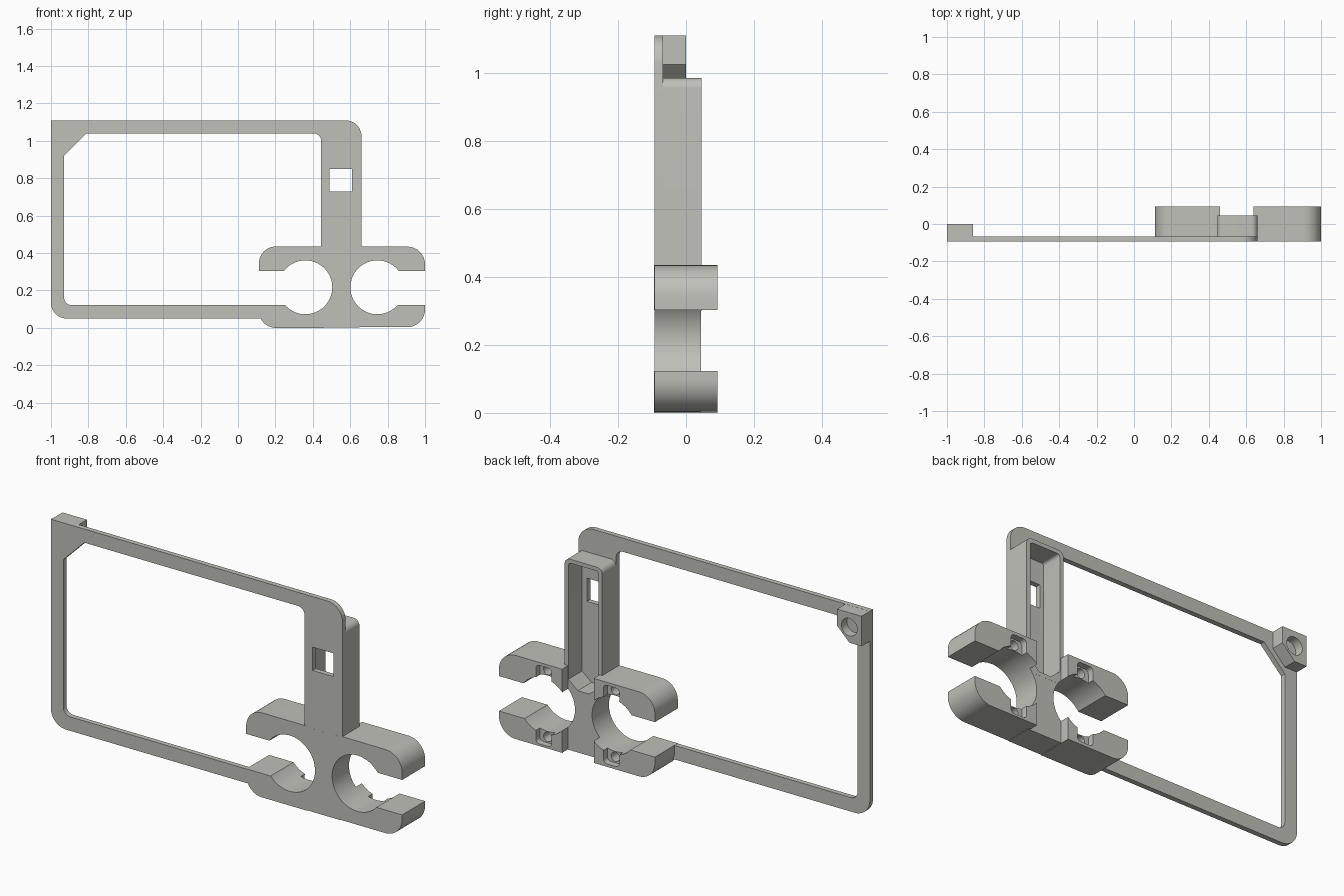
import bpy, bmesh, math
from mathutils import Vector

if "Cube" in bpy.data.objects:
    bpy.data.objects.remove(bpy.data.objects["Cube"])

FRONT, SKIN, WEB, BACK = -0.093, -0.067, 0.045, 0.093

grey = bpy.data.materials.new("warm_grey")
grey.diffuse_color = (0.53, 0.53, 0.49, 1)
grey.use_nodes = True
grey.node_tree.nodes["Principled BSDF"].inputs["Base Color"].default_value = grey.diffuse_color


def rounded(points, steps=10):
    """Turn (x, z, radius) corners into an outline with filleted corners."""
    out = []
    for i, (x, z, r) in enumerate(points):
        p = Vector((x, z))
        if r == 0:
            out.append(p)
            continue
        a = (Vector(points[i - 1][:2]) - p).normalized()
        b = (Vector(points[(i + 1) % len(points)][:2]) - p).normalized()
        half = a.angle(b) / 2
        c = p + (a + b).normalized() * (r / math.sin(half))
        s, e = p + a * (r / math.tan(half)) - c, p + b * (r / math.tan(half)) - c
        total = s.angle_signed(e)
        for k in range(steps + 1):
            t = -total * k / steps
            out.append(c + Vector((s.x * math.cos(t) - s.y * math.sin(t),
                                   s.x * math.sin(t) + s.y * math.cos(t))))
    return out


def prism(name, outline, y0, y1):
    """Extrude an outline in the x-z plane from y0 to y1."""
    bm = bmesh.new()
    n = len(outline)
    near = [bm.verts.new((p[0], y0, p[1])) for p in outline]
    far = [bm.verts.new((p[0], y1, p[1])) for p in outline]
    bm.faces.new(near)
    bm.faces.new(far[::-1])
    for i in range(n):
        j = (i + 1) % n
        bm.faces.new((near[j], near[i], far[i], far[j]))
    bmesh.ops.recalc_face_normals(bm, faces=bm.faces)
    mesh = bpy.data.meshes.new(name)
    bm.to_mesh(mesh)
    bm.free()
    obj = bpy.data.objects.new(name, mesh)
    bpy.context.collection.objects.link(obj)
    mesh.materials.append(grey)
    return obj


def box(name, x0, x1, z0, z1, y0, y1):
    return prism(name, [(x0, z0), (x1, z0), (x1, z1), (x0, z1)], y0, y1)


def disc(name, x, z, r, y0, y1, n=64):
    ring = [(x + r * math.cos(2 * math.pi * k / n), z + r * math.sin(2 * math.pi * k / n))
            for k in range(n)]
    return prism(name, ring, y0, y1)


def combine(target, tool, operation):
    mod = target.modifiers.new(operation, "BOOLEAN")
    mod.operation, mod.object, mod.solver = operation, tool, "MANIFOLD"
    bpy.context.view_layer.objects.active = target
    bpy.ops.object.modifier_apply(modifier=mod.name)
    bpy.data.objects.remove(tool)


def cut(target, tool):
    combine(target, tool, "DIFFERENCE")


def add(target, tool):
    combine(target, tool, "UNION")


# Thin plate frame with its large opening
bracket = prism("clamp_bracket_frame", rounded([
    (-1, 0.05, 0.085), (0.66, 0.05, 0), (0.66, 1.11, 0.085), (-1, 1.11, 0)]), FRONT, SKIN)
cut(bracket, prism("opening", rounded([
    (-0.93, 0.122, 0.04), (0.445, 0.122, 0), (0.445, 1.04, 0.04),
    (-0.81, 1.04, 0), (-0.93, 0.92, 0)]), -0.3, 0.3))

# Corner block with a blind hole (starts inside the plate)
add(bracket, prism("corner_block", [
    (-0.9995, 0.955), (-0.9305, 0.955), (-0.86, 1.025), (-0.86, 1.1095),
    (-0.9995, 1.1095)], -0.08, 0.0))
cut(bracket, disc("corner_hole", -0.93, 1.035, 0.045, -0.045, 0.1, 32))

# Upright column and the clamp bodies, slightly overlapping each other
add(bracket, prism("column", rounded([
    (0.4455, 0.3, 0), (0.6595, 0.3, 0), (0.6595, 0.985, 0.03), (0.4455, 0.985, 0.03)]),
    -0.08, WEB))
add(bracket, prism("left_clamp", rounded([
    (0.112, 0, 0.09), (0.46, 0, 0), (0.46, 0.435, 0), (0.112, 0.435, 0.09)]),
    FRONT - 0.0004, BACK))
add(bracket, prism("right_clamp", rounded([
    (0.64, 0.004, 0), (1, 0.004, 0.095), (1, 0.4345, 0.095), (0.64, 0.4345, 0)]),
    FRONT - 0.0003, BACK + 0.0003))
add(bracket, box("web", 0.4503, 0.6503, 0.002, 0.43, FRONT - 0.0002, WEB - 0.0004))

# Open channel in the back of the column, ending in a tapered foot
cut(bracket, prism("channel", rounded([
    (0.52, 0.32, 0), (0.585, 0.32, 0), (0.638, 0.365, 0), (0.638, 0.965, 0.015),
    (0.467, 0.965, 0.015), (0.467, 0.365, 0)], 5), SKIN + 0.0005, WEB + 0.02))
cut(bracket, box("window", 0.49, 0.61, 0.73, 0.85, -0.3, 0.0))

# Round bores, side slots and screw pockets
for x, x0, x1 in ((0.36, 0.0, 0.36), (0.745, 0.745, 1.2)):
    cut(bracket, disc("bore", x, 0.217, 0.144, -0.3, 0.3))
    cut(bracket, box("slot", x0, x1, 0.123, 0.303, -0.3, 0.3))
    for side in (-1, 1):
        z = 0.217 + side * 0.172
        low, high = (0.03, 0.05) if side < 0 else (0.05, 0.03)
        cut(bracket, prism("pocket", rounded([
            (x - 0.045, z - low, 0.02), (x + 0.045, z - low, 0.02),
            (x + 0.045, z + high, 0.02), (x - 0.045, z + high, 0.02)], 5), 0.06, 0.2))
        cut(bracket, disc("screw_hole", x, z, 0.024, -0.02, 0.2, 24))

bpy.ops.object.select_all(action="DESELECT")
bracket.select_set(True)
bpy.context.view_layer.objects.active = bracket
bpy.ops.object.shade_smooth_by_angle(angle=math.radians(30))
